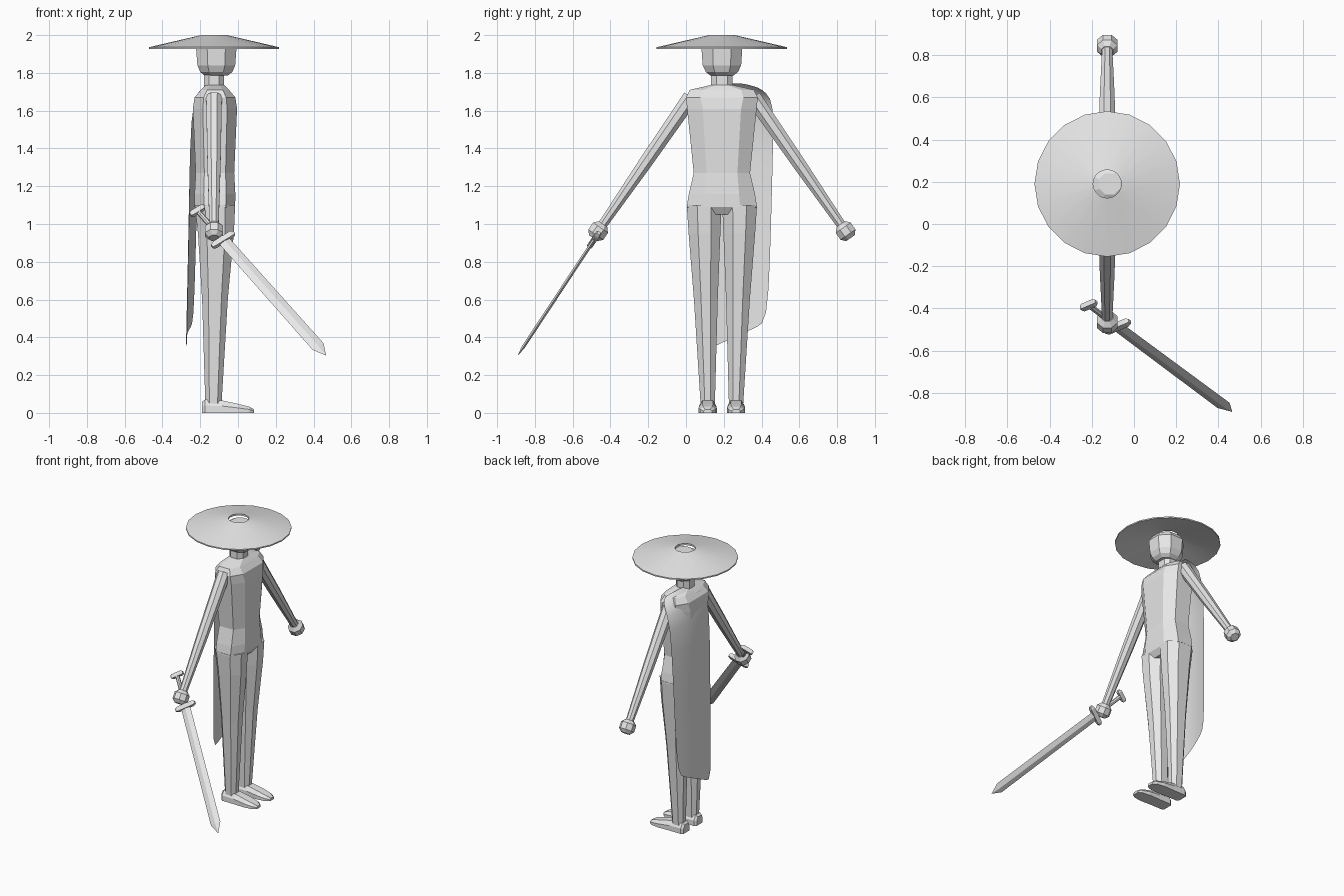
import bpy, bmesh, math
from mathutils import Vector

cube = bpy.data.objects.get("Cube")
if cube:
    bpy.data.objects.remove(cube, do_unlink=True)

CX, CY = -0.127, 0.19          # body axis; the figure faces +x

grey = bpy.data.materials.new("light grey")
grey.use_nodes = True
grey.diffuse_color = (0.8, 0.8, 0.8, 1)
grey.node_tree.nodes["Principled BSDF"].inputs["Base Color"].default_value = (0.8, 0.8, 0.8, 1)


def finish(name, bm, recalc=True):
    if recalc:
        bmesh.ops.recalc_face_normals(bm, faces=bm.faces)
    mesh = bpy.data.meshes.new(name)
    bm.to_mesh(mesh)
    bm.free()
    mesh.materials.append(grey)
    ob = bpy.data.objects.new(name, mesh)
    bpy.context.collection.objects.link(ob)
    return ob


def loft(name, rings, cap=True, loop=False):
    """Skin a list of point rings, optionally capping or closing the ends."""
    bm = bmesh.new()
    vs = [[bm.verts.new(p) for p in ring] for ring in rings]
    n = len(vs[0])
    pairs = list(zip(vs, vs[1:])) + ([(vs[-1], vs[0])] if loop else [])
    for a, b in pairs:
        for i in range(n):
            j = (i + 1) % n
            bm.faces.new((a[i], a[j], b[j], b[i]))
    if cap and not loop:
        bm.faces.new(vs[0])
        bm.faces.new(vs[-1])
    return finish(name, bm)


def octagon(cx, cy, z, hx, hy, fx=0.5, fy=0.5):
    """Chamfered box section; fx and fy are the flat share of each side."""
    pts = [(1, -fy), (1, fy), (fx, 1), (-fx, 1), (-1, fy), (-1, -fy), (-fx, -1), (fx, -1)]
    return [(cx + hx * a, cy + hy * b, z) for a, b in pts]


def circle(c, u, v, r, n=8, turn=0.5):
    c, u, v = Vector(c), Vector(u), Vector(v)
    return [c + r * (u * math.cos(t) + v * math.sin(t))
            for t in ((i + turn) * math.tau / n for i in range(n))]


# Straw hat: a shallow cone with an open crown
X, Y, Z = Vector((1, 0, 0)), Vector((0, 1, 0)), Vector((0, 0, 1))
hat = loft("hat", [circle((CX, CY, z), X, Y, r, 20, 0) for z, r in
                   [(2.0, 0.067), (1.936, 0.345), (1.927, 0.345), (1.988, 0.067)]], loop=True)

# Head and neck
loft("head", [octagon(CX + 0.012, CY, z, hx, hy, 0.45, 0.45) for z, hx, hy in
              [(1.785, 0.06, 0.06), (1.805, 0.085, 0.085), (1.84, 0.1, 0.102),
               (1.93, 0.107, 0.108), (1.965, 0.085, 0.085), (1.985, 0.05, 0.05)]])
loft("neck", [octagon(CX, CY, z, 0.052, 0.057) for z in (1.70, 1.81)])

# Torso from the hips up to the sloping shoulders
loft("torso", [octagon(CX + 0.005, CY, z, hx, hy, 0.55, f) for z, hx, hy, f in
               [(1.05, 0.08, 0.10, 0.4), (1.09, 0.107, 0.186, 0.52), (1.16, 0.108, 0.175, 0.52),
                (1.27, 0.102, 0.149, 0.55), (1.61, 0.117, 0.184, 0.55), (1.67, 0.108, 0.19, 0.6),
                (1.71, 0.075, 0.17, 0.6), (1.735, 0.05, 0.062, 0.5)]])

# Limbs, mirrored about the body axis
for side, s in (("sword", -1), ("free", 1)):
    loft(side + "_leg", [octagon(cx, CY + s * dy, z, hx, hy, 0.5, 0.4) for z, cx, dy, hx, hy in
                         [(0.05, -0.13, 0.075, 0.043, 0.038), (0.6, -0.122, 0.085, 0.068, 0.063),
                          (0.95, -0.117, 0.092, 0.095, 0.084), (1.1, -0.122, 0.094, 0.107, 0.092)]])

    # Foot: arched sections running from heel to toe
    loft(side + "_foot", [[(x, CY + s * 0.075 + w * a, h * b) for a, b in
                           ((-1, 0), (1, 0), (1, 0.55), (0.6, 1), (-0.6, 1), (-1, 0.55))]
                          for x, w, h in [(-0.19, 0.034, 0.06), (-0.175, 0.045, 0.07),
                                          (-0.085, 0.045, 0.066), (0.0, 0.048, 0.048),
                                          (0.06, 0.04, 0.033), (0.085, 0.022, 0.018)]])

    # Arm and faceted fist
    top = Vector((CX, CY + s * 0.165, 1.672))
    hand = Vector((CX, CY + s * 0.655, 0.962))
    d = (hand - top).normalized()
    v = d.cross(X)
    loft(side + "_arm", [circle(top.lerp(hand, t), X, v, r) for t, r in
                         [(0, 0.045), (0.5, 0.038), (0.97, 0.026)]])
    loft(side + "_hand", [circle(hand + d * k, X, v, r) for k, r in
                          [(-0.045, 0.03), (-0.022, 0.052), (0.022, 0.052), (0.045, 0.03)]])

# Sword: every piece is placed in the frame of its axis
pommel, tip = Vector((-0.215, -0.385, 1.07)), Vector((0.465, -0.89, 0.305))
axis = (tip - pommel).normalized()
wide = Vector((0.12, 0.045, 0.065))
wide = (wide - axis * wide.dot(axis)).normalized()
flat = axis.cross(wide)


def bar(name, t, half_len, half_thick):
    """Cross bar with tapered ends, lying across the sword."""
    c = pommel.lerp(tip, t)
    loft(name, [circle(c + wide * k * half_len, axis, flat, r * half_thick * 1.414, 4)
                for k, r in [(-1, 0.6), (-0.75, 1), (0.75, 1), (1, 0.6)]])


bar("sword_pommel", 0.0, 0.045, 0.014)
bar("sword_guard", 0.2, 0.073, 0.015)
loft("sword_grip", [circle(pommel.lerp(tip, t), wide, flat, 0.014) for t in (0, 0.2)])
loft("sword_blade", [[pommel.lerp(tip, t) + wide * a * w + flat * b * h
                      for a, b in ((1, 0), (0, 1), (-1, 0), (0, -1))]
                     for t, w, h in [(0.2, 0.033, 0.009), (0.94, 0.036, 0.009),
                                     (1.0, 0.001, 0.001)]])

# Cape: each row runs from its inner edge to its outer edge
rows = [((-0.15, 0.17, 1.735), (-0.10, 0.40, 1.715)),
        ((-0.215, 0.11, 1.71), (-0.14, 0.45, 1.67)),
        ((-0.25, 0.09, 1.60), (-0.20, 0.465, 1.58)),
        ((-0.255, 0.09, 1.15), (-0.215, 0.455, 1.18)),
        ((-0.262, 0.095, 0.75), (-0.225, 0.445, 0.82)),
        ((-0.27, 0.10, 0.33), (-0.235, 0.43, 0.48))]
bm = bmesh.new()
grid = []
for a, b in rows:
    a, b = Vector(a), Vector(b)
    line = []
    for i in range(7):
        u = i / 6
        p = a.lerp(b, u)
        p.x -= 0.02 * math.sin(math.pi * u)
        if a.z > 1.65:
            p.z += 0.02 * math.sin(math.pi * u)
        line.append(bm.verts.new(p))
    grid.append(line)
for a, b in zip(grid, grid[1:]):
    for i in range(6):
        bm.faces.new((a[i], a[i + 1], b[i + 1], b[i]))
cape = finish("cape", bm)
sub = cape.modifiers.new("Smooth", 'SUBSURF')
sub.levels = sub.render_levels = 1

# Smooth shading on the hat and the cloth only
bpy.ops.object.select_all(action='DESELECT')
for ob in (hat, cape):
    ob.select_set(True)
bpy.context.view_layer.objects.active = hat
bpy.ops.object.shade_smooth_by_angle(angle=math.radians(40))
